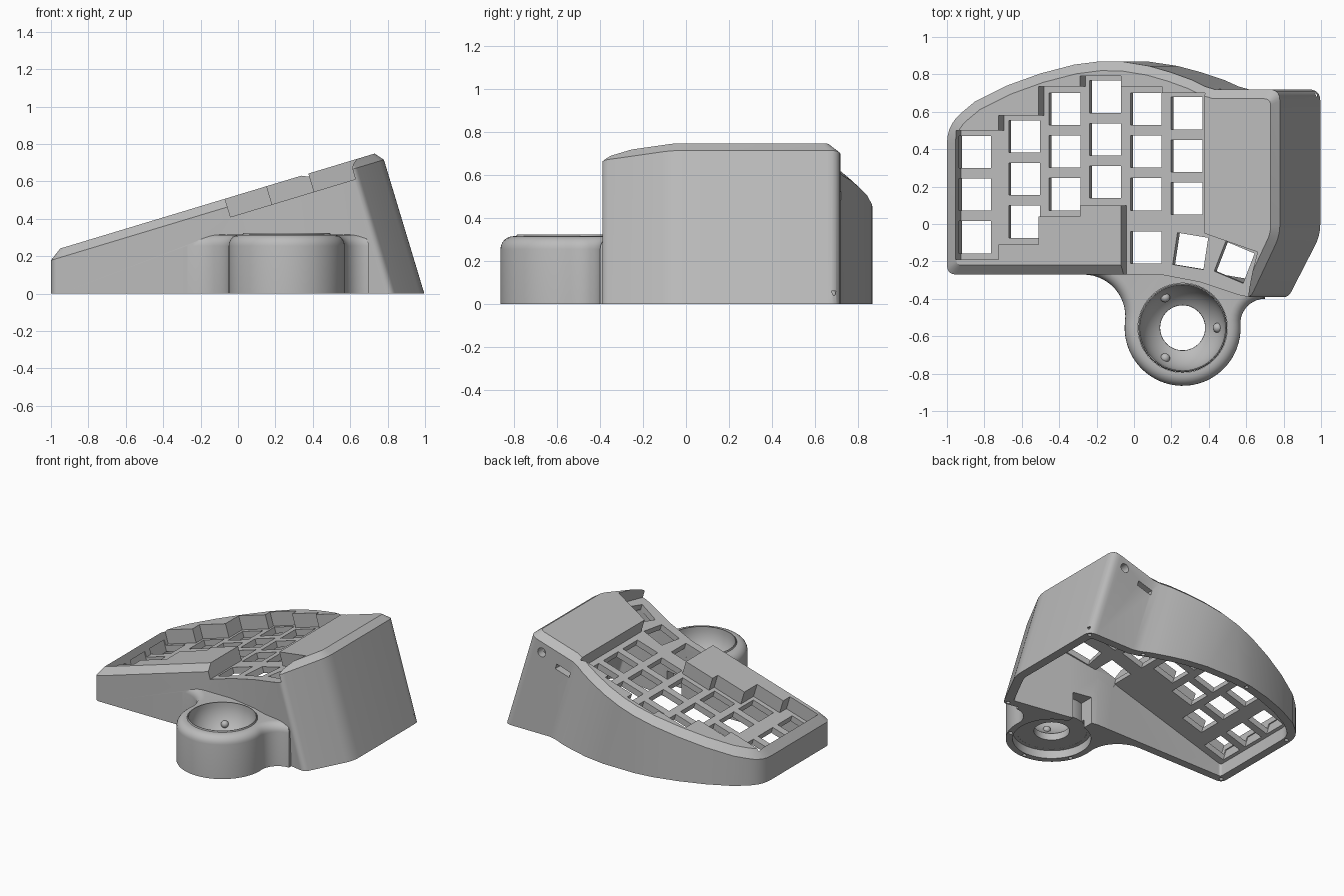
import bpy, bmesh, math
from mathutils import Vector, Matrix

if "Cube" in bpy.data.objects:
    bpy.data.objects.remove(bpy.data.objects["Cube"])

SLOPE = 0.302                      # tenting slope of the case
TILT = Matrix.Rotation(-math.atan(SLOPE), 4, 'Y')
HUB = Vector((0.26, -0.555))       # centre of the ball housing

grey = bpy.data.materials.new("matte_grey")
grey.use_nodes = True
grey.diffuse_color = (0.5, 0.5, 0.5, 1)
grey.node_tree.nodes["Principled BSDF"].inputs["Base Color"].default_value = (0.5, 0.5, 0.5, 1)


def plane(z0):
    return lambda x: z0 + SLOPE * x


edge_z, frame_z, plate_z, under_z = plane(0.48), plane(0.528), plane(0.422), plane(0.375)


def finish(name, bm):
    """Weld, turn all faces outward and make the object."""
    bmesh.ops.remove_doubles(bm, verts=bm.verts, dist=0.0001)
    bmesh.ops.recalc_face_normals(bm, faces=bm.faces)
    if bm.calc_volume(signed=True) < 0:
        bmesh.ops.reverse_faces(bm, faces=bm.faces)
    mesh = bpy.data.meshes.new(name)
    bm.to_mesh(mesh)
    bm.free()
    mesh.materials.append(grey)
    obj = bpy.data.objects.new(name, mesh)
    bpy.context.collection.objects.link(obj)
    return obj


def loft(name, rings, caps=True):
    bm = bmesh.new()
    loops = [[bm.verts.new(p) for p in ring] for ring in rings]
    for a, b in zip(loops, loops[1:]):
        for i in range(len(a)):
            j = (i + 1) % len(a)
            bm.faces.new((a[i], a[j], b[j], b[i]))
    if caps:
        bm.faces.new(loops[0])
        bm.faces.new(loops[-1])
    return finish(name, bm)


def inset(points, d):
    """Mitred inset of a counter-clockwise outline."""
    out = []
    for i, p in enumerate(points):
        a = (p - points[i - 1]).normalized()
        b = (points[(i + 1) % len(points)] - p).normalized()
        na, nb = Vector((-a.y, a.x)), Vector((-b.y, b.x))
        out.append(p + (na + nb) * d / (1 + na.dot(nb)))
    return out


def boolean(target, cutter, operation):
    mod = target.modifiers.new(cutter.name, 'BOOLEAN')
    mod.operation, mod.object, mod.solver = operation, cutter, 'EXACT'
    mod.use_hole_tolerant = True
    bpy.context.view_layer.objects.active = target
    bpy.ops.object.modifier_apply(modifier=mod.name)
    bpy.data.objects.remove(cutter)


def revolve(name, profile, steps=64):
    rings = []
    for i in range(steps):
        a = math.tau * i / steps
        rings.append([(HUB.x + r * math.cos(a), HUB.y + r * math.sin(a), z) for r, z in profile])
    return loft(name, rings + rings[:1], caps=False)


def cylinder(bm, at, radius, depth, turn=Matrix(), sides=48):
    bmesh.ops.create_cone(bm, cap_ends=True, segments=sides, radius1=radius, radius2=radius,
                          depth=depth, matrix=Matrix.Translation(at) @ turn)


# Case outline: corner x, corner y, rounding
CORNERS = [(-1, -.27, .05), (.14, -.27, 0), (.35, -.31, 0), (.62, -.4, .04), (.78, -.06, .06),
           (.78, .72, .06), (.43, .72, 0), (.38, .735, 0), (.31, .77, 0), (.2, .81, 0),
           (.08, .845, 0), (-.06, .868, 0), (-.18, .87, 0), (-.32, .852, 0), (-.5, .805, 0),
           (-.68, .74, 0), (-.85, .655, 0), (-1, .53, .1)]


def case_ring(depth, height, lean=True):
    """Case outline at a height; right and back right walls lean square to the plate."""
    pts = inset([Vector(c[:2]) for c in CORNERS], depth)
    ring = []
    for i, (cx, cy, r) in enumerate(CORNERS):
        p, prev, nxt = pts[i], pts[i - 1], pts[(i + 1) % len(pts)]
        r = max(r - depth * 0.5, 0.012) if r else 0
        a, b = p + (prev - p).normalized() * r, p + (nxt - p).normalized() * r
        leaning = lean and (cx > .6 or (cy > .5 and cx > -.1))
        for t in ([k / 5 for k in range(6)] if r else [0]):
            q = a * (1 - t) ** 2 + p * 2 * t * (1 - t) + b * t * t
            x = q.x
            for _ in range(8 if leaning else 0):
                x = q.x + SLOPE * (edge_z(q.x) - height(x))
            ring.append((x, q.y, height(x)))
    return ring


def floor(z):
    return lambda x: z


# Main case with chamfered top edge
case = loft("keyboard_case", [case_ring(0, floor(0)), case_ring(0, edge_z),
                              case_ring(.05, frame_z, False)])


# Ball housing pad with flowing fillets into the case
def arc(cx, cy, r, start, end, n):
    angles = [math.radians(start + (end - start) * i / n) for i in range(n + 1)]
    return [Vector((cx + r * math.cos(a), cy + r * math.sin(a))) for a in angles]


pad_outline = (arc(-.27, -.494, .2236, 90, -6.6, 14) + arc(HUB.x, HUB.y, .31, 173.4, 363.1, 44)[1:]
               + arc(.7, -.531, .131, 183.1, 90, 10)[1:] + [Vector((.7, -.05)), Vector((-.27, -.05))])
pad_rings = [[(p.x, p.y, 0) for p in pad_outline]]
for k in range(7):
    a = math.pi / 2 * k / 6
    pad_rings.append([(p.x, p.y, .255 + .06 * math.sin(a))
                      for p in inset(pad_outline, .06 * (1 - math.cos(a)))])
boolean(case, loft("ball_housing", pad_rings), 'UNION')

# Hollow underside
boolean(case, loft("cavity", [case_ring(.06, floor(-.02)), case_ring(.06, under_z)]), 'DIFFERENCE')

# Stepped key recess, square to the tilted plate
cols = [-.925, -.695, -.48, -.26, -.04, .18, .405]
backs = [.5, .58, .735, .79, .735, .7]
fronts = [-.19, -.11, .04, .1]
outline = []
for i, y in enumerate(fronts):
    outline += [(cols[i], y), (cols[i + 1], y)]
outline += [(-.04, -.5), (.6, -.5), (.625, -.4), (.69, -.15), (.405, -.05)]
for i in reversed(range(6)):
    outline += [(cols[i + 1], backs[i]), (cols[i], backs[i])]
recess = [[(x - SLOPE * h, y, plate_z(x) + h) for x, y in outline] for h in (0, .3)]
boolean(case, loft("recess", recess), 'DIFFERENCE')

# Switch openings
keys = [(x, y - .228 * row, 0) for x, y in
        [(-.84, .385), (-.578, .468), (-.362, .615), (-.145, .68), (.073, .615), (.29, .592)]
        for row in range(3)]
keys += [(.073, -.125, 0), (.31, -.145, -9), (.545, -.205, -22)]
bm = bmesh.new()
for x, y, turn in keys:
    place = (Matrix.Translation((x, y, plate_z(x) - .03)) @ TILT
             @ Matrix.Rotation(math.radians(turn), 4, 'Z') @ Matrix.Diagonal((.174, .172, .14, 1)))
    bmesh.ops.create_cube(bm, size=1, matrix=place)
boolean(case, finish("switch_openings", bm), 'DIFFERENCE')

# Cup seat, wider pocket below it and a cable passage
bm = bmesh.new()
cylinder(bm, (*HUB, .2), .239, .5)
boolean(case, finish("cup_seat", bm), 'DIFFERENCE')
bm = bmesh.new()
cylinder(bm, (*HUB, 0), .265, .12)
boolean(case, finish("pocket", bm), 'DIFFERENCE')
bm = bmesh.new()
bmesh.ops.create_cube(bm, size=1, matrix=Matrix.Translation((.26, -.26, .08))
                      @ Matrix.Diagonal((.14, .2, .24, 1)))
boolean(case, finish("cable_passage", bm), 'DIFFERENCE')

# Round and slotted ports in the back wall
SIDEWAYS = Matrix.Rotation(math.pi / 2, 4, 'X')
bm = bmesh.new()
cylinder(bm, (.685, .72, .61), .033, .16, SIDEWAYS)
bmesh.ops.create_cube(bm, size=1, matrix=Matrix.Translation((.51, .72, .52)) @ TILT
                      @ Matrix.Diagonal((.12, .2, .04, 1)))
boolean(case, finish("ports", bm), 'DIFFERENCE')

# Screw holes in the bottom rim
bm = bmesh.new()
for x, y in [(-.965, -.235), (-.965, .45), (-.3, .825), (.52, .715), (.965, .685), (.8, -.37),
             (-.003, -.672), (.26, -.843), (.523, -.672)]:
    cylinder(bm, (x, y, 0), .014, .12, sides=16)
boolean(case, finish("screw_holes", bm), 'DIFFERENCE')

# Ball cup: spherical bowl with an open bottom and a raised lip
bowl = [(.228 * math.cos(a), .305 - .228 * math.sin(a))
        for a in [math.radians(58) * i / 12 for i in range(13)]]
cup = revolve("ball_cup", [(.238, .06), (.238, .312), (.233, .323), (.228, .323)] + bowl + [(.12, .06)])

# Bearing beads in the bowl
bm = bmesh.new()
for deg in (0, 120, 240):
    a = math.radians(deg)
    bmesh.ops.create_uvsphere(bm, u_segments=16, v_segments=10, radius=.026, matrix=Matrix.Translation(
        (HUB.x + .187 * math.cos(a), HUB.y + .187 * math.sin(a), .178)))
beads = finish("bearing_beads", bm)

# Smooth shading with crisp edges
for obj in (case, cup, beads):
    bpy.ops.object.select_all(action='DESELECT')
    obj.select_set(True)
    bpy.context.view_layer.objects.active = obj
    bpy.ops.object.shade_smooth_by_angle(angle=math.radians(28))
